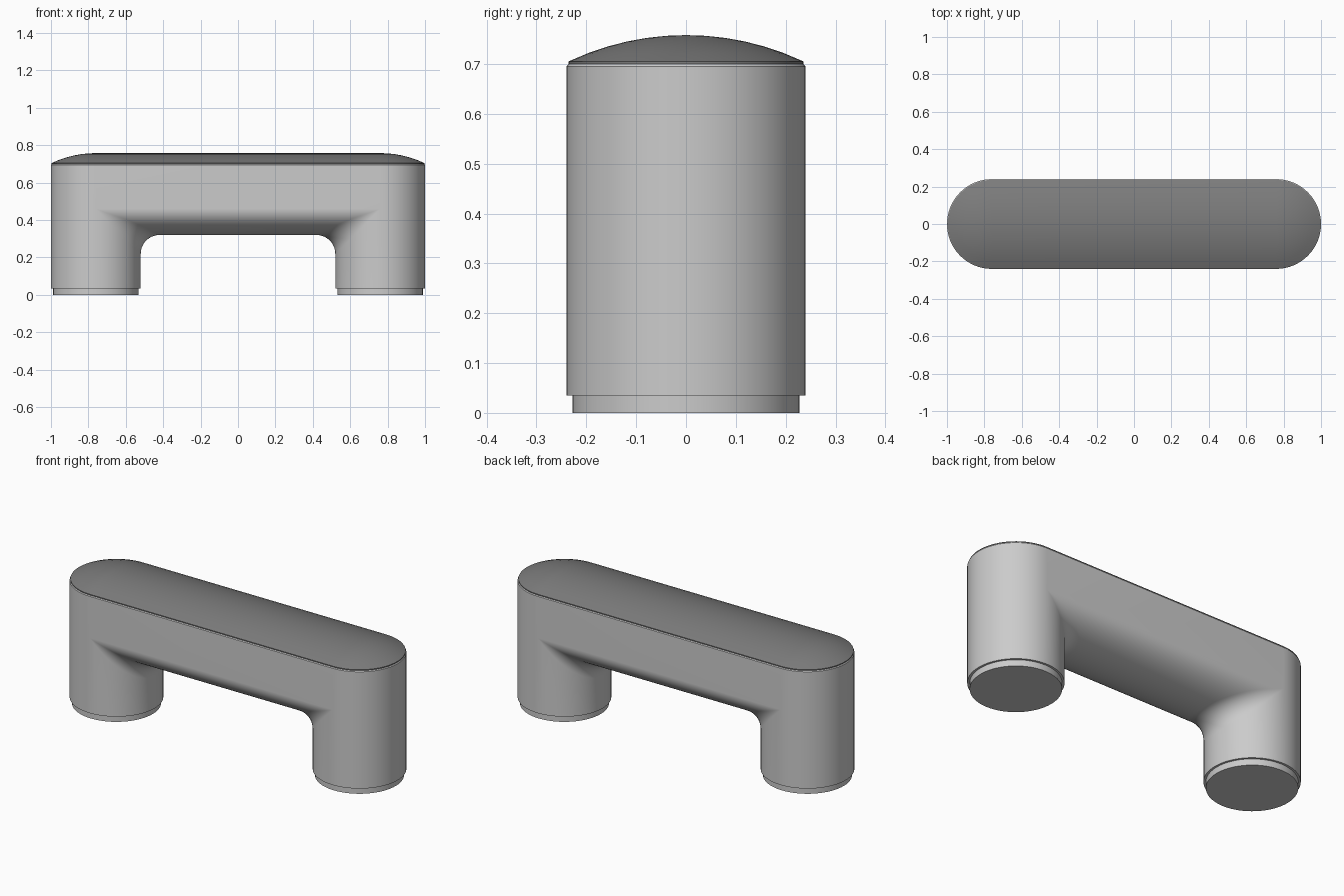
import bpy, bmesh
from math import sin, cos, pi, sqrt
from mathutils import Vector

if "Cube" in bpy.data.objects:
    bpy.data.objects.remove(bpy.data.objects["Cube"])

R, CX = 0.24, 0.76           # leg radius and leg centre
FIL = 0.10                   # fillet between legs and bar
Z0, ZB, DEPTH = 0.035, 0.46, 0.14
N = 32


def finish(bm, name, color=None):
    bmesh.ops.remove_doubles(bm, verts=bm.verts, dist=1e-5)
    edges = [e for e in bm.edges if e.is_boundary]
    if edges:
        bmesh.ops.holes_fill(bm, edges=edges, sides=0)
    bmesh.ops.recalc_face_normals(bm, faces=bm.faces)
    me = bpy.data.meshes.new(name)
    bm.to_mesh(me)
    bm.free()
    ob = bpy.data.objects.new(name, me)
    bpy.context.collection.objects.link(ob)
    if color:
        mat = bpy.data.materials.new(name)
        mat.diffuse_color = color
        mat.use_nodes = True
        mat.node_tree.nodes["Principled BSDF"].inputs["Base Color"].default_value = mat.diffuse_color
        me.materials.append(mat)
    bpy.ops.object.select_all(action='DESELECT')
    ob.select_set(True)
    bpy.context.view_layer.objects.active = ob
    bpy.ops.object.shade_smooth_by_angle(angle=0.6)
    return ob


def loft(bm, rows, closed=False):
    vs = [[bm.verts.new(p) for p in row] for row in rows]
    for a, b in zip(vs, vs[1:]):
        n = len(a)
        for i in range(n if closed else n - 1):
            j = (i + 1) % n
            bm.faces.new((a[i], a[j], b[j], b[i]))


def half_arc(r, z, s):
    return [(s * (CX + r * cos(a)), s * r * sin(a), z)
            for a in (-pi / 2 + pi * i / N for i in range(N + 1))]


def stadium(r, z):
    return half_arc(r, z, 1) + half_arc(r, z, -1)


# One underside strip: up the inner leg, round the rolling fillet, along the bar
def strip(t):
    p = Vector((0, R * sin(t), ZB - DEPTH * cos(t)))
    n = Vector((0, sin(t) / R, -cos(t) / DEPTH)).normalized()
    c = p + n * FIL
    c.x = CX - sqrt(max(0, (R + FIL) ** 2 - c.y ** 2))
    to_leg = Vector((CX - c.x, -c.y, 0)).normalized()
    half = [c + to_leg * FIL]
    half[0].z = Z0
    for i in range(11):
        k = i / 10
        d = to_leg.slerp(-n, k, to_leg) if (to_leg + n).length > 1e-4 else -n
        half.append(c + d * FIL)
    return half + [Vector((-v.x, v.y, v.z)) for v in reversed(half)]


# Handle body
bm = bmesh.new()
loft(bm, [strip(-pi / 2 + pi * i / N) for i in range(N + 1)])
for s in (1, -1):
    loft(bm, [half_arc(R, Z0, s), half_arc(R, ZB, s)])
loft(bm, [stadium(R, ZB), stadium(R, 0.695), stadium(R - 0.006, 0.702)], True)
finish(bm, "handle_body")

# Domed dark top cap
bm = bmesh.new()
h, sag = 0.236, 0.053
rad = (h * h + sag * sag) / (2 * sag)
rings = [stadium(h, 0.699)]
for i in range(7):
    r = h * (1 - i / 6)
    rings.append(stadium(r, 0.705 + sag - rad + sqrt(rad * rad - r * r)))
loft(bm, rings, True)
finish(bm, "top_cap", (0.2, 0.2, 0.2, 1))

# Recessed feet
for s, side in ((1, "right"), (-1, "left")):
    bm = bmesh.new()
    loft(bm, [[(s * CX + 0.228 * cos(2 * pi * i / 64), 0.228 * sin(2 * pi * i / 64), z)
               for i in range(64)] for z in (0, Z0 + 0.005)], True)
    finish(bm, side + "_foot")
